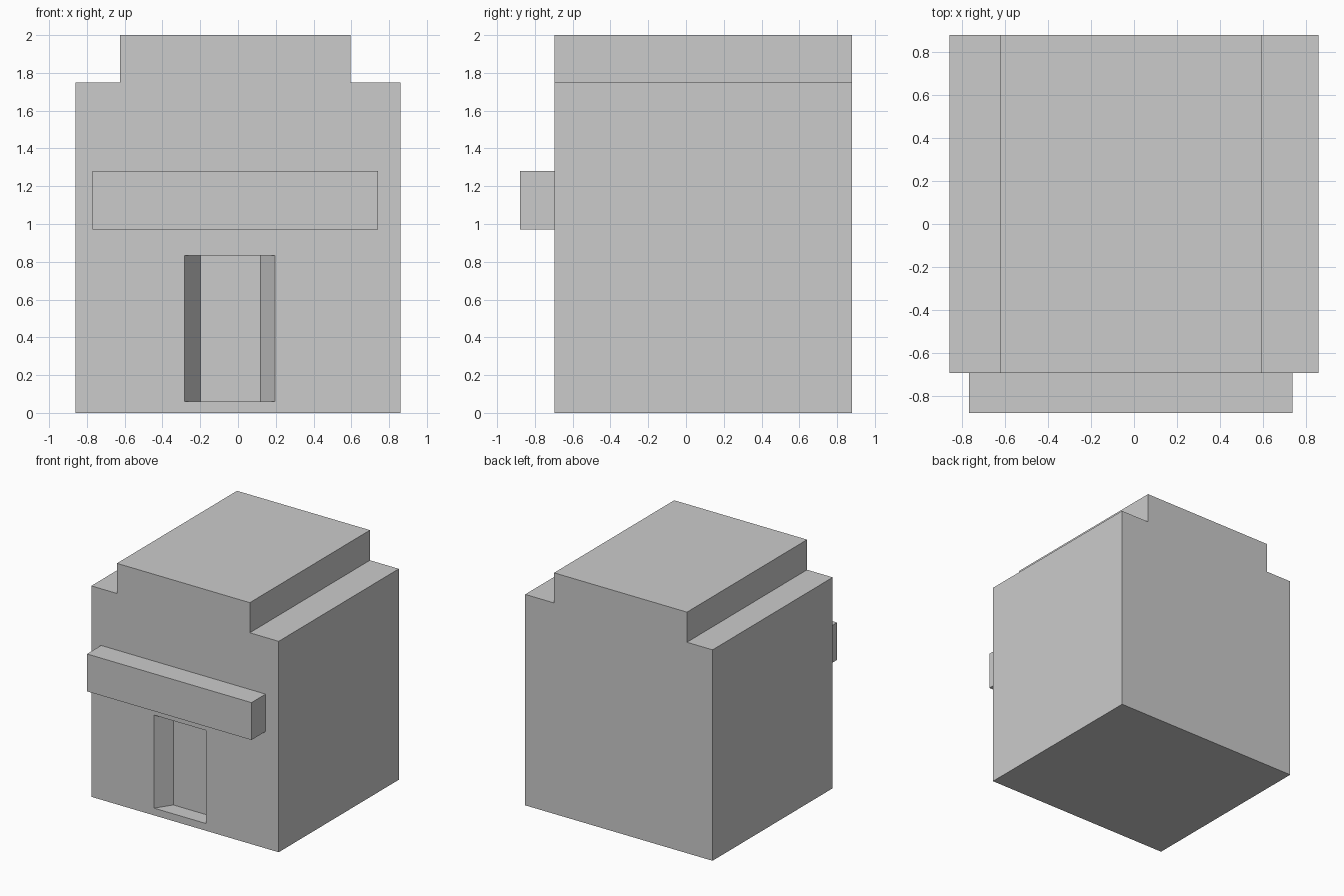
import bpy, bmesh
from mathutils import Vector

if "Cube" in bpy.data.objects:
    bpy.data.objects.remove(bpy.data.objects["Cube"])


def prism(name, profile, to_3d, start, end):
    """Extrude a closed 2D profile between two depths; to_3d maps (a, b, depth) to xyz."""
    bm = bmesh.new()
    rings = [[bm.verts.new(to_3d(a, b, d)) for a, b in profile] for d in (start, end)]
    for ring in rings:
        bm.faces.new(ring)
    n = len(profile)
    for i in range(n):
        j = (i + 1) % n
        bm.faces.new((rings[0][i], rings[0][j], rings[1][j], rings[1][i]))
    bmesh.ops.recalc_face_normals(bm, faces=bm.faces)
    mesh = bpy.data.meshes.new(name)
    bm.to_mesh(mesh)
    bm.free()
    obj = bpy.data.objects.new(name, mesh)
    bpy.context.collection.objects.link(obj)
    return obj


def along_y(x, z, y):
    return Vector((x, y, z))


def along_z(x, y, z):
    return Vector((x, y, z))


FRONT, BACK = -0.695, 0.88

# Building shell with the stepped parapet, one front profile run to the back
shell_profile = [(-0.86, 0), (0.86, 0), (0.86, 1.75), (0.595, 1.75),
                 (0.595, 2.0), (-0.625, 2.0), (-0.625, 1.75), (-0.86, 1.75)]
building = prism("building", shell_profile, along_y, FRONT, BACK)

# Doorway recess with splayed sides
door_plan = [(-0.283, FRONT - 0.1), (0.195, FRONT - 0.1), (0.195, FRONT),
             (0.12, FRONT + 0.13), (-0.198, FRONT + 0.13), (-0.283, FRONT)]
doorway = prism("doorway_cutter", door_plan, along_z, 0.06, 0.832)
doorway.hide_render = True
doorway.hide_viewport = True
cut = building.modifiers.new("doorway", 'BOOLEAN')
cut.operation = 'DIFFERENCE'
cut.solver = 'EXACT'
cut.object = doorway

# Sign board across the front wall
sign_profile = [(-0.77, 0.97), (0.74, 0.97), (0.74, 1.28), (-0.77, 1.28)]
prism("sign_board", sign_profile, along_y, -0.88, FRONT)
